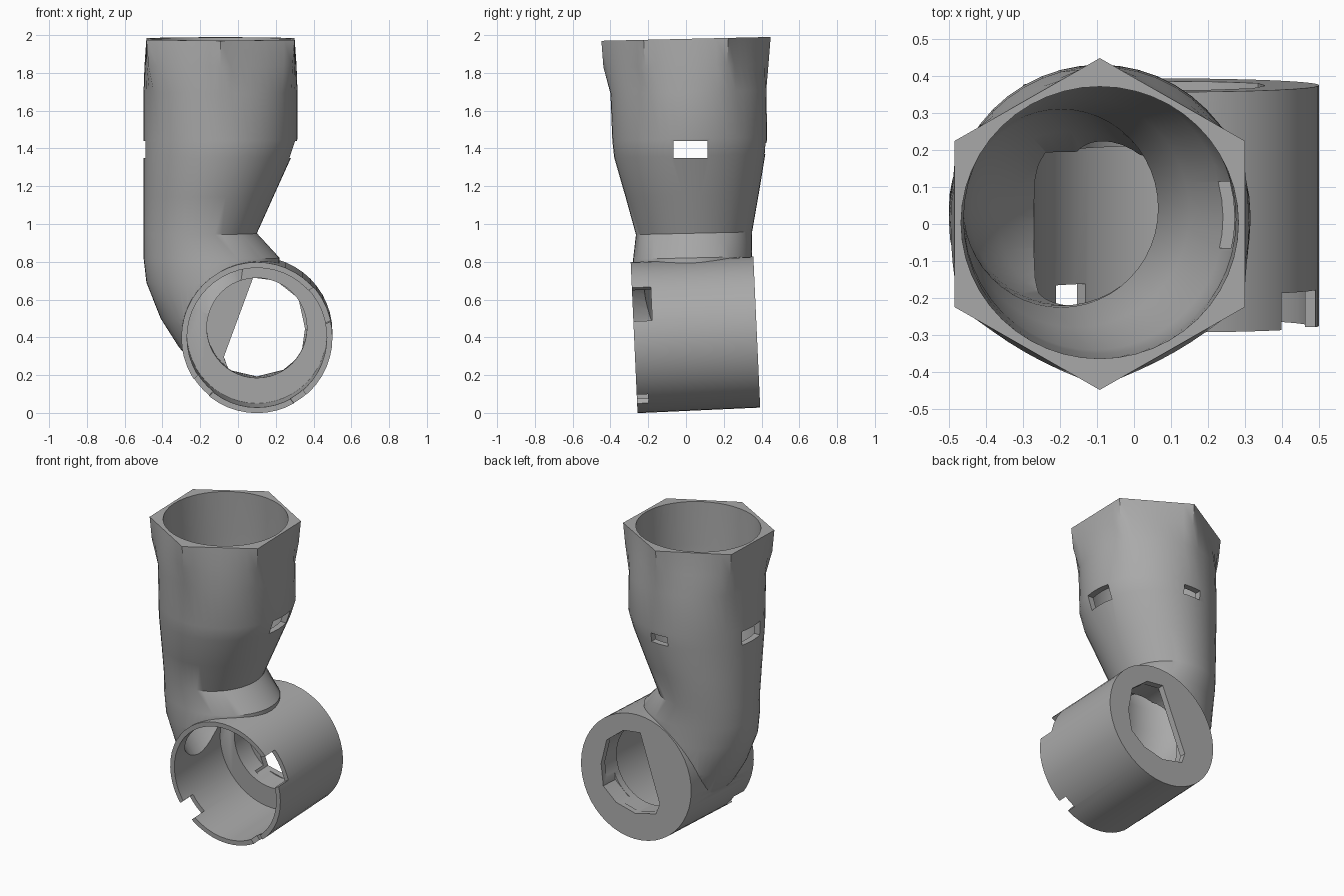
import bpy, bmesh, math
from mathutils import Matrix, Vector

cube = bpy.data.objects.get("Cube")
if cube:
    bpy.data.objects.remove(cube, do_unlink=True)

SIDES = 48
grey = bpy.data.materials.new("plain_grey")
grey.use_nodes = True
grey.diffuse_color = (0.4, 0.4, 0.4, 1)
grey.node_tree.nodes["Principled BSDF"].inputs["Base Color"].default_value = (0.4, 0.4, 0.4, 1)


def loft(name, rings, matrix=Matrix()):
    """Closed solid through rings of equal point count."""
    bm = bmesh.new()
    loops = [[bm.verts.new(matrix @ Vector(p)) for p in ring] for ring in rings]
    for a, b in zip(loops, loops[1:]):
        for i in range(len(a)):
            j = (i + 1) % len(a)
            bm.faces.new((a[i], a[j], b[j], b[i]))
    bm.faces.new(loops[0])
    bm.faces.new(loops[-1])
    bmesh.ops.recalc_face_normals(bm, faces=bm.faces)
    mesh = bpy.data.meshes.new(name)
    bm.to_mesh(mesh)
    bm.free()
    mesh.materials.append(grey)
    obj = bpy.data.objects.new(name, mesh)
    bpy.context.collection.objects.link(obj)
    return obj


def prism(name, outline, y0, y1, matrix=Matrix()):
    return loft(name, [[(x, y, z) for x, z in outline] for y in (y0, y1)], matrix)


def circle(r, cx=0, cz=0):
    return [(cx + r * math.cos(2 * math.pi * i / SIDES),
             cz + r * math.sin(2 * math.pi * i / SIDES)) for i in range(SIDES)]


def box(name, centre, size, matrix=Matrix()):
    (x, y, z), (w, d, h) = centre, (s / 2 for s in size)
    outline = [(x - w, z - h), (x + w, z - h), (x + w, z + h), (x - w, z + h)]
    return prism(name, outline, y - d, y + d, matrix)


def section(z, left, right, front, back, hexness=0):
    """Oval ring, optionally blended into a hexagon with corners on y."""
    ring = []
    for i in range(SIDES):
        a = 2 * math.pi * i / SIDES
        fold = (a + math.pi / 6) % (math.pi / 3) - math.pi / 6
        k = 1 + hexness * (1 / math.cos(fold) - 1)
        x = (left + right) / 2 + k * (right - left) / 2 * math.cos(a)
        y = (front + back) / 2 + k * (back - front) / 2 * math.sin(a)
        ring.append((x, y, z + 0.0227 * y))
    return ring


def combine(body, other, operation):
    mod = body.modifiers.new("join", "BOOLEAN")
    mod.operation = operation
    mod.solver = "EXACT"
    mod.object = other
    bpy.context.view_layer.objects.active = body
    bpy.ops.object.modifier_apply(modifier=mod.name)
    bpy.data.objects.remove(other, do_unlink=True)


# Upright tube, tapering to a neck and bending into the socket
pipe = loft("pipe_elbow", [section(*s) for s in (
    (1.98, -0.485, 0.3, -0.388, 0.388, 1),
    (1.84, -0.495, 0.31, -0.4, 0.4, 0.6),
    (1.7, -0.5, 0.315, -0.4, 0.425),
    (1.45, -0.5, 0.315, -0.39, 0.43),
    (1.36, -0.5, 0.285, -0.38, 0.42),
    (1.15, -0.5, 0.19, -0.32, 0.385),
    (0.95, -0.5, 0.1, -0.265, 0.35),
    (0.82, -0.5, 0.22, -0.28, 0.35),
    (0.69, -0.485, 0.22, -0.28, 0.35),
    (0.5, -0.41, 0.2, -0.265, 0.35),
    (0.35, -0.315, 0.15, -0.26, 0.35),
    (0.2, -0.19, 0.1, -0.2, 0.3))])

# Horizontal socket, slightly tipped
tip = Matrix.Translation((0.1, 0.05, 0.413)) @ Matrix.Rotation(math.radians(2.6), 4, "X")
combine(pipe, prism("socket", circle(0.4), -0.325, 0.325, tip), "UNION")

# Tube bore
bore = loft("tube_bore", [section(*s) for s in (
    (2.1, -0.47, 0.285, -0.365, 0.365),
    (1.7, -0.46, 0.275, -0.36, 0.385),
    (1.45, -0.46, 0.275, -0.35, 0.39),
    (1.36, -0.46, 0.245, -0.34, 0.38),
    (1.15, -0.46, 0.15, -0.28, 0.345),
    (0.95, -0.46, 0.065, -0.225, 0.31),
    (0.8, -0.46, 0.07, -0.22, 0.3),
    (0.69, -0.44, 0.1, -0.22, 0.25),
    (0.5, -0.36, 0.1, -0.22, 0.19),
    (0.38, -0.25, 0.1, -0.2, 0.17))])
combine(pipe, bore, "DIFFERENCE")

# Wide socket bore, narrower rear bore, and the rear opening with one straight side
combine(pipe, prism("socket_bore", circle(0.37), -0.6, 0.15, tip), "DIFFERENCE")
combine(pipe, prism("rear_bore", circle(0.265, 0, 0.03), 0.1, 0.285, tip), "DIFFERENCE")
opening = [(-0.02, 0.29), (0.1, 0.275), (0.22, 0.18), (0.255, 0.02), (0.235, -0.12),
           (0.14, -0.2), (0, -0.235), (-0.15, -0.2), (-0.175, -0.13)]
combine(pipe, prism("rear_opening", opening, 0.2, 0.5, tip), "DIFFERENCE")

# Notches in the front rim of the socket
for angle, width, depth in ((27, 0.2, 0.1), (-55, 0.08, 0.06), (222, 0.12, 0.1)):
    turn = tip @ Matrix.Rotation(math.radians(-angle), 4, "Y")
    notch = box("rim_notch", (0.39, -0.4, 0), (0.12, 0.15 + 2 * depth, width), turn)
    combine(pipe, notch, "DIFFERENCE")

# Pin holes through both sides and the back of the tube
combine(pipe, box("side_pin_hole", (0, 0.025, 1.395), (2, 0.18, 0.09)), "DIFFERENCE")
combine(pipe, box("back_pin_hole", (-0.1, 0.5, 1.4), (0.12, 0.6, 0.06)), "DIFFERENCE")

# Smooth walls with crisp rims
bpy.ops.object.select_all(action="DESELECT")
pipe.select_set(True)
bpy.context.view_layer.objects.active = pipe
bpy.ops.object.shade_smooth_by_angle(angle=math.radians(30))
